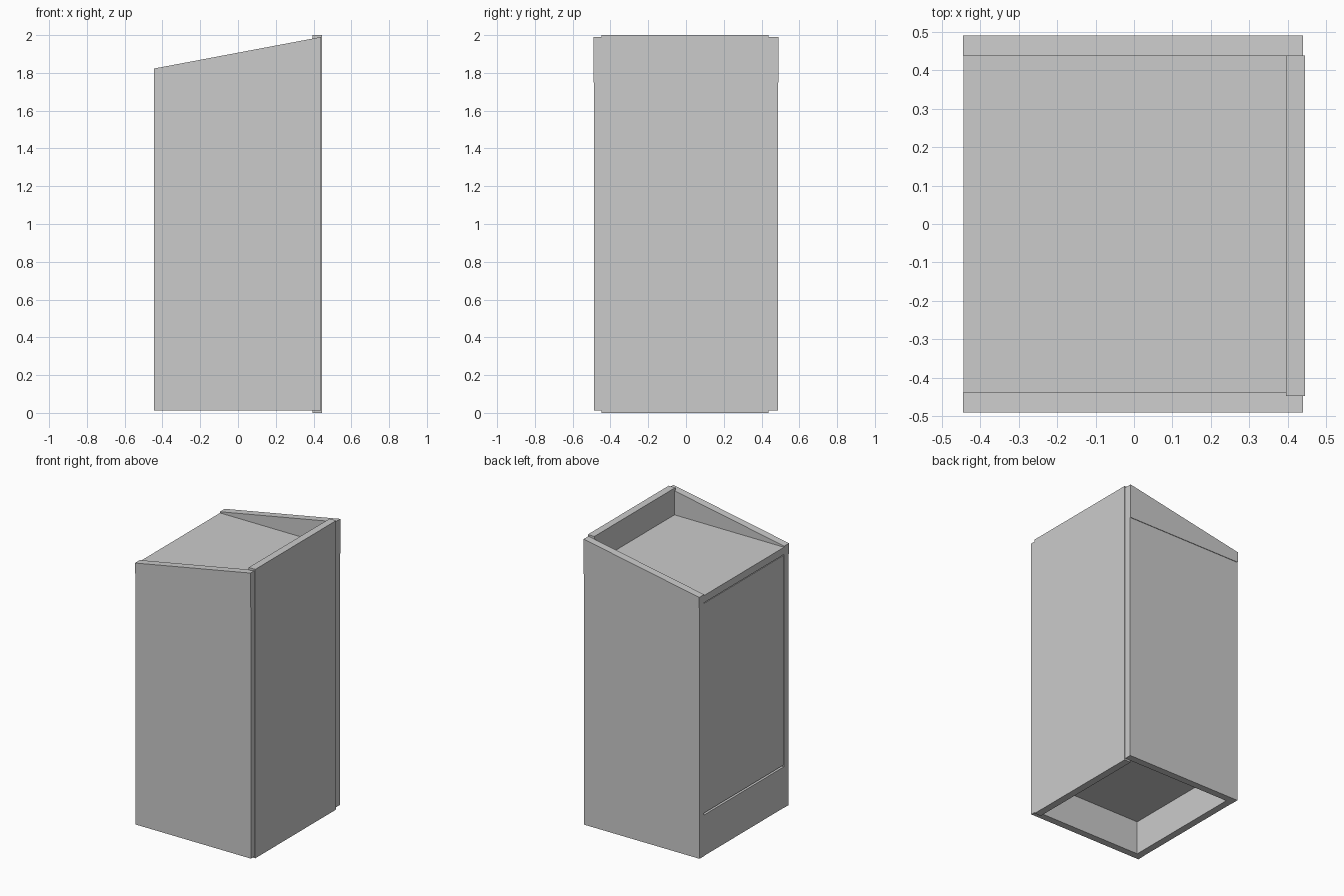
import bpy, bmesh

if "Cube" in bpy.data.objects:
    bpy.data.objects.remove(bpy.data.objects["Cube"])


def prism(name, profile, y0, y1):
    """Extrude an x-z profile between two y positions."""
    bm = bmesh.new()
    face = bm.faces.new([bm.verts.new((x, y0, z)) for x, z in profile])
    ext = bmesh.ops.extrude_face_region(bm, geom=[face])
    verts = [v for v in ext["geom"] if isinstance(v, bmesh.types.BMVert)]
    bmesh.ops.translate(bm, verts=verts, vec=(0, y1 - y0, 0))
    bmesh.ops.recalc_face_normals(bm, faces=bm.faces)
    mesh = bpy.data.meshes.new(name)
    bm.to_mesh(mesh)
    bm.free()
    obj = bpy.data.objects.new(name, mesh)
    bpy.context.collection.objects.link(obj)
    return obj


def board(name, x, y, z):
    return prism(name, [(x[0], z[0]), (x[1], z[0]), (x[1], z[1]), (x[0], z[1])], *y)


FRONT, BACK, SPLIT = -0.445, 0.44, 1.75

# Side panels, with slightly proud sloping cheeks around the top
for label, s in (("left", -1), ("right", 1)):
    board(label + "_side_panel", (FRONT, BACK), (s * 0.438, s * 0.487), (0.012, SPLIT))
    prism(label + "_sloped_cheek",
          [(FRONT, SPLIT), (BACK, SPLIT), (BACK, 1.99), (FRONT, 1.823)],
          s * 0.438, s * 0.491)

# Tall rear panel
board("rear_panel", (0.395, 0.445), (-0.447, 0.438), (0, 2))

# Flat recessed top and raised floor
board("top_board", (FRONT + 0.001, 0.395), (-0.438, 0.438), (1.765, 1.815))
board("floor_board", (-0.394, 0.395), (-0.438, 0.438), (0.245, 0.295))

# Door and plinth, with a narrow gap between them
board("door", (-0.441, -0.394), (-0.435, 0.435), (0.307, 1.758))
board("plinth", (-0.443, -0.394), (-0.438, 0.438), (0.012, 0.295))
